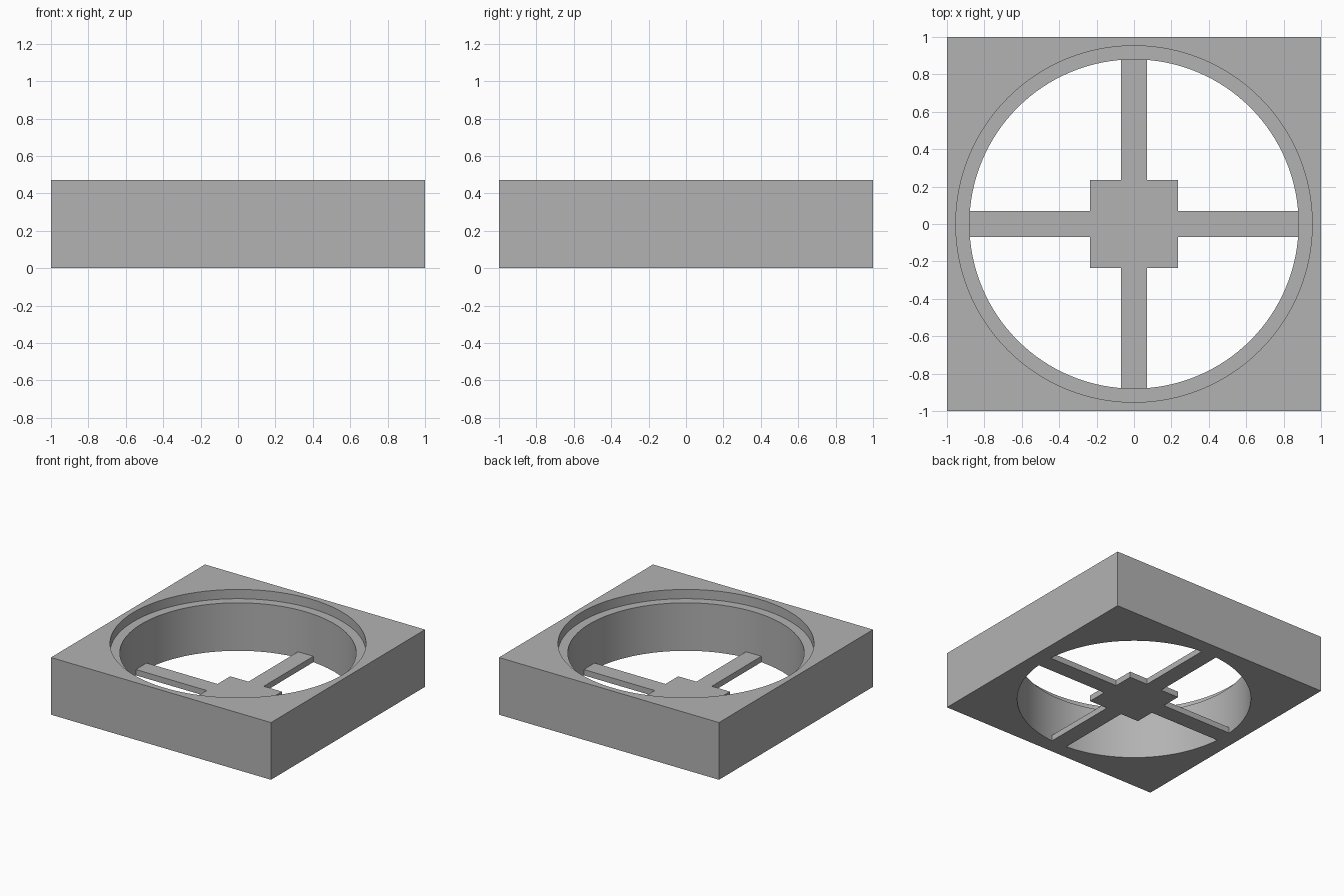
import bpy
import math

SIZE = 2.0
HEIGHT = 0.47
BORE_RADIUS = 0.88
RECESS_RADIUS = 0.953
RECESS_DEPTH = 0.076
SPIDER_THICKNESS = 0.048
ARM_WIDTH = 0.14
HUB_WIDTH = 0.47
OVERLAP = 0.1

default_cube = bpy.data.objects.get("Cube")
if default_cube:
    bpy.data.objects.remove(default_cube, do_unlink=True)

grey = bpy.data.materials.new("plain grey")
grey.use_nodes = True
colour = (0.45, 0.45, 0.45, 1)
grey.diffuse_color = colour
grey.node_tree.nodes["Principled BSDF"].inputs["Base Color"].default_value = colour


def finish(name):
    obj = bpy.context.object
    obj.name = name
    bpy.ops.object.transform_apply(location=True, rotation=True, scale=True)
    obj.data.materials.append(grey)
    return obj


def box(name, width, depth, bottom, top):
    bpy.ops.mesh.primitive_cube_add(size=1, location=(0, 0, (bottom + top) / 2))
    bpy.context.object.scale = (width, depth, top - bottom)
    return finish(name)


def cylinder(name, radius, bottom, top):
    bpy.ops.mesh.primitive_cylinder_add(vertices=128, radius=radius, depth=top - bottom,
                                        location=(0, 0, (bottom + top) / 2))
    return finish(name)


def subtract(target, tool):
    # Cut the tool out of the target, then discard the tool
    modifier = target.modifiers.new("cut", "BOOLEAN")
    modifier.operation = "DIFFERENCE"
    modifier.solver = "EXACT"
    modifier.object = tool
    bpy.ops.object.select_all(action="DESELECT")
    target.select_set(True)
    bpy.context.view_layer.objects.active = target
    bpy.ops.object.modifier_apply(modifier=modifier.name)
    bpy.data.objects.remove(tool, do_unlink=True)


# Round bore, with the hub and four arms left standing at its bottom
bore = cylinder("bore_cutter", BORE_RADIUS, -OVERLAP, HEIGHT + OVERLAP)
for name, width, depth in (("hub", HUB_WIDTH, HUB_WIDTH),
                           ("side_arms", SIZE, ARM_WIDTH),
                           ("front_back_arms", ARM_WIDTH, SIZE)):
    subtract(bore, box(name, width, depth, -2 * OVERLAP, SPIDER_THICKNESS))

# Square frame with the bore and a shallow round recess around its rim
frame = box("square_frame_with_cross_support", SIZE, SIZE, 0, HEIGHT)
subtract(frame, bore)
subtract(frame, cylinder("recess_cutter", RECESS_RADIUS, HEIGHT - RECESS_DEPTH, HEIGHT + OVERLAP))

bpy.ops.object.shade_smooth_by_angle(angle=math.radians(30))
